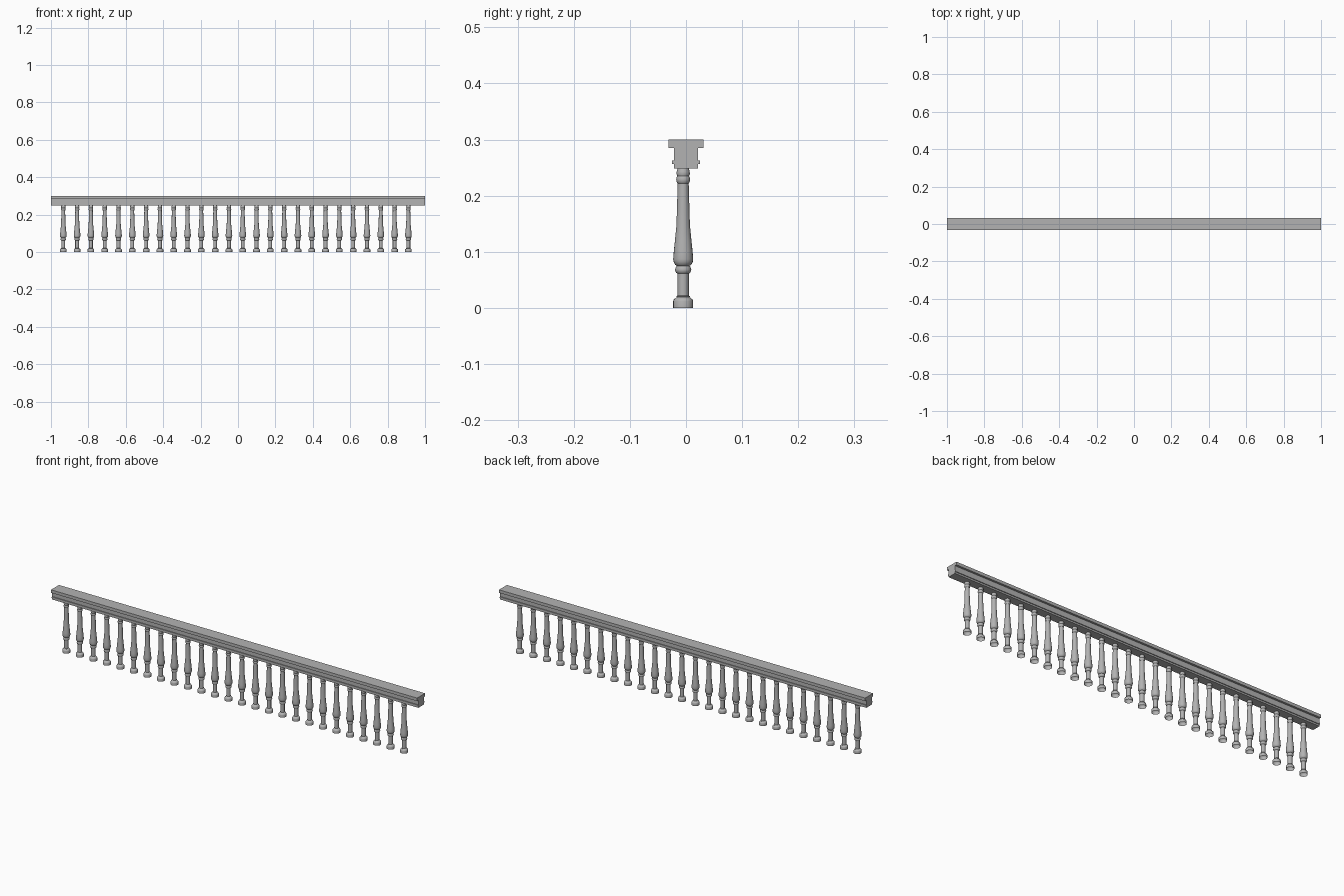
import bpy, bmesh, math

if "Cube" in bpy.data.objects:
    bpy.data.objects.remove(bpy.data.objects["Cube"])

stone = bpy.data.materials.new("dark_grey_stone")
stone.diffuse_color = (0.45, 0.45, 0.45, 1)
stone.use_nodes = True
stone.node_tree.nodes["Principled BSDF"].inputs["Base Color"].default_value = stone.diffuse_color

def make_object(name, bm):
    bmesh.ops.recalc_face_normals(bm, faces=bm.faces)
    me = bpy.data.meshes.new(name)
    bm.to_mesh(me)
    bm.free()
    me.materials.append(stone)
    ob = bpy.data.objects.new(name, me)
    bpy.context.collection.objects.link(ob)
    return ob

# Handrail: half cross-section (y, z), mirrored and extruded along x
half = [(0.021, 0.248), (0.021, 0.256), (0.025, 0.256), (0.025, 0.263),
        (0.021, 0.263), (0.021, 0.285), (0.031, 0.285), (0.031, 0.30)]
section = half + [(-y, z) for y, z in reversed(half)]
bm = bmesh.new()
face = bm.faces.new([bm.verts.new((-1, y, z)) for y, z in section])
ext = bmesh.ops.extrude_face_region(bm, geom=[face], use_keep_orig=True)
bmesh.ops.translate(bm, vec=(2, 0, 0),
                    verts=[g for g in ext["geom"] if isinstance(g, bmesh.types.BMVert)])
make_object("handrail", bm)

# Baluster: turned profile (radius, z), open at both hidden ends
profile = [(0.0178, 0), (0.0178, 0.012), (0.0168, 0.015), (0.013, 0.018),
           (0.011, 0.019), (0.0125, 0.0205), (0.010, 0.022), (0.010, 0.061),
           (0.013, 0.063), (0.0145, 0.068), (0.013, 0.073), (0.0115, 0.075),
           (0.0145, 0.077), (0.017, 0.082), (0.0178, 0.087), (0.0168, 0.10),
           (0.0145, 0.122), (0.012, 0.147), (0.011, 0.18), (0.0098, 0.222),
           (0.0115, 0.224), (0.0125, 0.229), (0.0115, 0.233), (0.0105, 0.235),
           (0.012, 0.239), (0.0115, 0.243), (0.010, 0.249)]
N = 20
bm = bmesh.new()
rings = [[bm.verts.new((r * math.cos(2 * math.pi * i / N),
                        r * math.sin(2 * math.pi * i / N), z)) for i in range(N)]
         for r, z in profile]
for a, b in zip(rings, rings[1:]):
    for i in range(N):
        j = (i + 1) % N
        bm.faces.new((a[i], a[j], b[j], b[i]))
first = make_object("baluster_01", bm)
first.select_set(True)
bpy.context.view_layer.objects.active = first
bpy.ops.object.shade_smooth_by_angle(angle=math.radians(40))

# Row of 26 balusters, slightly off-centre under the rail
for k in range(26):
    ob = first
    if k:
        ob = bpy.data.objects.new(f"baluster_{k + 1:02d}", first.data)
        bpy.context.collection.objects.link(ob)
    ob.location = (-0.934 + k * 0.0738, -0.005, 0)
